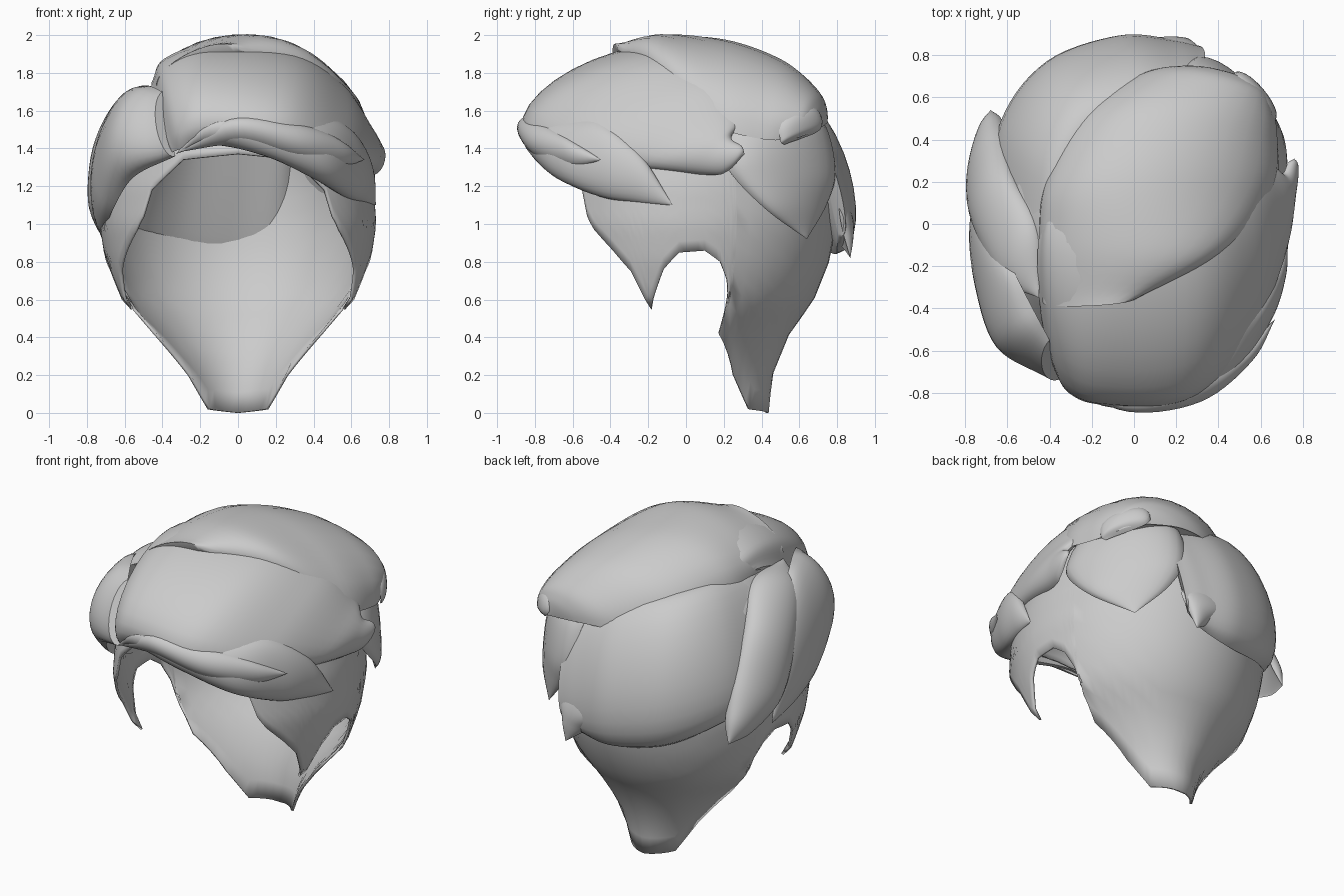
import bpy, bmesh, math
from mathutils import Vector

hair = bpy.data.materials.new("hair_grey")
hair.diffuse_color = (0.6, 0.6, 0.6, 1)


def finish(bm, name):
    bmesh.ops.remove_doubles(bm, verts=bm.verts, dist=0.0005)
    bmesh.ops.recalc_face_normals(bm, faces=bm.faces)
    me = bpy.data.meshes.new(name)
    bm.to_mesh(me)
    bm.free()
    ob = bpy.data.objects.new(name, me)
    bpy.context.collection.objects.link(ob)
    me.materials.append(hair)
    bpy.context.view_layer.objects.active = ob
    ob.select_set(True)
    bpy.ops.object.shade_smooth_by_angle(angle=math.radians(50))
    ob.select_set(False)
    return ob


def catmull(p, t):
    # smooth curve through the points p, t counted in points
    i = min(int(t), len(p) - 2)
    f = t - i
    b, c = p[i], p[i + 1]
    a = p[i - 1] if i > 0 else b * 2 - c
    d = p[i + 2] if i + 2 < len(p) else c * 2 - b
    return 0.5 * (2 * b + (c - a) * f + (2 * a - 5 * b + 4 * c - d) * f * f
                  + (3 * b - a - 3 * c + d) * f ** 3)


def lock(name, rows, under=0.1, steps=7, seg=14):
    # loft of crescent sections; each row is edge, crest, edge, or one tip point
    rows = [r * 3 if len(r) == 1 else r for r in rows]
    lines = [[Vector(r[k]) for r in rows] for k in range(3)]
    bm = bmesh.new()
    rings = []
    total = (len(rows) - 1) * steps
    for j in range(total + 1):
        a, m, b = (catmull(line, j / steps) for line in lines)
        mid, half, rise = (a + b) / 2, (b - a) / 2, m - (a + b) / 2
        ring = []
        for k in range(2 * seg):
            ang = math.pi * k / seg
            up = math.sin(ang)
            ring.append(bm.verts.new(mid - half * math.cos(ang)
                                     + rise * (up if up >= 0 else -up * under)))
        rings.append(ring)
    n = 2 * seg
    for r, s in zip(rings, rings[1:]):
        for k in range(n):
            bm.faces.new((r[k], r[(k + 1) % n], s[(k + 1) % n], s[k]))
    for row, ring in ((rows[0], rings[0]), (rows[-1], rings[-1])):
        if row[0] != row[2]:
            for k in range(seg):
                q = [ring[k], ring[k + 1], ring[(n - k - 1) % n], ring[(n - k) % n]]
                q = list(dict.fromkeys(q))
                if len(q) > 2:
                    bm.faces.new(q)
    return finish(bm, name)


# Scalp layer: height, half width, depth to back, depth to front
LEVELS = [(0, .234, .43, .43), (.2, .31, .45, .45), (.42, .465, .54, .55),
          (.6, .63, .67, .67), (.8, .695, .75, .69), (1.0, .725, .79, .72),
          (1.2, .71, .80, .71), (1.4, .66, .78, .68), (1.6, .56, .64, .55),
          (1.75, .42, .48, .4), (1.85, .2, .25, .2), (1.88, .002, .002, .002)]
# Hairline, temple, sideburn, ear arch and nape: angle, height
EDGE = [(-90, 1.37), (-65, 1.34), (-50, 1.18), (-46, 1.04), (-42, .97), (-33, .86),
        (-25, .75), (-18, .55), (-10, .76), (-3, .85), (8, .86), (15, .8),
        (19, .7), (20.5, .6), (21.5, .42), (44, .2), (65, .02), (90, 0)]


def scalp_point(deg, z):
    for lo, hi in zip(LEVELS, LEVELS[1:]):
        if z <= hi[0]:
            break
    f = (z - lo[0]) / (hi[0] - lo[0])
    rx, back, front = (p + (q - p) * f for p, q in zip(lo[1:], hi[1:]))
    c, s = math.cos(math.radians(deg)), math.sin(math.radians(deg))
    r = 1 / math.hypot(c / rx, s / (back if s > 0 else front))
    return r * c, r * s, z


half = []
for (a0, z0), (a1, z1) in zip(EDGE, EDGE[1:]):
    half += [(a0 + (a1 - a0) * k / 4, z0 + (z1 - z0) * k / 4) for k in range(4)]
half.append(EDGE[-1])
loop = half + [(180 - a, z) for a, z in reversed(half[1:-1])]
bm = bmesh.new()
columns = [[bm.verts.new(scalp_point(a, 1.88 - (1.88 - z) * (k / 26) ** 1.5))
            for k in range(27)] for a, z in loop]
for i, c in enumerate(columns):
    d = columns[(i + 1) % len(columns)]
    for k in range(26):
        bm.faces.new((c[k], c[k + 1], d[k + 1], d[k]))
scalp = finish(bm, "scalp_layer")
thick = scalp.modifiers.new("thickness", 'SOLIDIFY')
thick.thickness = 0.015
thick.offset = 0

# Crown lock with its tip at the back right
lock("crown_lock", [
    [(-.43, -.37, 1.72), (-.25, -.39, 1.91), (0, -.36, 1.92)],
    [(-.45, 0, 1.7), (-.05, -.12, 2.0), (.42, -.13, 1.8)],
    [(-.42, .22, 1.67), (.12, .2, 1.97), (.66, .15, 1.53)],
    [(-.28, .5, 1.6), (.25, .5, 1.86), (.68, .4, 1.45)],
    [(0, .7, 1.55), (.4, .66, 1.72), (.64, .55, 1.45)],
    [(.26, .75, 1.54), (.48, .7, 1.62), (.6, .63, 1.47)],
    [(.52, .7, 1.5)]])

# Large lock swept from the parting across the front to the right
lock("front_sweep", [
    [(-.42, 0, 1.72), (-.45, -.36, 1.67), (-.35, -.72, 1.38)],
    [(-.38, .06, 1.82), (-.37, -.52, 1.77), (-.29, -.77, 1.4)],
    [(-.15, .1, 1.91), (-.15, -.6, 1.82), (-.15, -.79, 1.43)],
    [(.25, .15, 1.88), (.3, -.55, 1.77), (.2, -.79, 1.41)],
    [(.5, .25, 1.72), (.58, -.26, 1.63), (.5, -.6, 1.32)],
    [(.62, .3, 1.56), (.73, 0, 1.45), (.65, -.2, 1.29)],
    [(.7, .24, 1.46), (.77, .16, 1.38), (.71, .12, 1.26)],
    [(.73, .29, 1.41), (.78, .27, 1.37), (.74, .22, 1.28)],
    [(.76, .31, 1.37)]])

# Fringe below the sweep, and the thin roll lying on it
lock("fringe", [
    [(-.33, -.75, 1.37)],
    [(-.15, -.8, 1.55), (-.15, -.86, 1.49), (-.15, -.77, 1.42)],
    [(.15, -.8, 1.57), (.15, -.86, 1.44), (.15, -.76, 1.36)],
    [(.4, -.66, 1.55), (.47, -.73, 1.34), (.4, -.62, 1.24)],
    [(.56, -.46, 1.53), (.65, -.46, 1.28), (.55, -.44, 1.15)],
    [(.66, -.25, 1.38), (.72, -.25, 1.24), (.66, -.25, 1.11)],
    [(.73, -.07, 1.1)]])
lock("fringe_roll", [
    [(-.32, -.76, 1.38)],
    [(-.05, -.82, 1.56), (-.02, -.89, 1.5), (0, -.8, 1.42)],
    [(.25, -.77, 1.55), (.32, -.84, 1.43), (.28, -.72, 1.34)],
    [(.48, -.64, 1.47), (.56, -.65, 1.38), (.5, -.6, 1.29)],
    [(.67, -.45, 1.34)]])

# Left side locks
lock("left_front_lock", [
    [(-.4, -.55, 1.7), (-.43, -.7, 1.5), (-.33, -.72, 1.36)],
    [(-.48, -.4, 1.73), (-.65, -.56, 1.5), (-.55, -.55, 1.25)],
    [(-.58, -.2, 1.68), (-.75, -.26, 1.38), (-.66, -.35, 1.08)],
    [(-.68, .05, 1.4), (-.78, 0, 1.2), (-.7, -.1, .97)],
    [(-.72, .15, .92)]])
lock("left_side_lock", [
    [(-.45, -.35, 1.72)],
    [(-.45, -.02, 1.7), (-.59, -.1, 1.7), (-.62, -.27, 1.6)],
    [(-.56, .22, 1.52), (-.72, .14, 1.5), (-.74, -.05, 1.35)],
    [(-.62, .42, 1.25), (-.77, .3, 1.22), (-.76, .12, 1.08)],
    [(-.63, .5, 1.05), (-.73, .47, 1.06), (-.73, .36, .95)],
    [(-.68, .54, .92)]])

# Wide back lock and its two hanging tips
lock("back_lock", [
    [(-.4, -.1, 1.74), (-.63, 0, 1.45), (-.68, .1, 1.1)],
    [(-.34, .25, 1.77), (-.59, .44, 1.42), (-.57, .46, 1.0)],
    [(-.2, .45, 1.74), (-.39, .73, 1.38), (-.36, .69, .89)],
    [(.05, .55, 1.68), (-.05, .86, 1.3), (-.06, .79, .84)],
    [(.25, .62, 1.58), (.2, .85, 1.2), (.16, .8, .88)],
    [(.32, .72, 1.4), (.33, .83, 1.12), (.27, .81, .94)]], under=-.1)
lock("back_tip", [
    [(.12, .8, 1.25)],
    [(-.02, .8, 1.05), (.12, .88, 1.05), (.31, .81, 1.08)],
    [(.1, .8, .93), (.2, .885, .93), (.29, .83, .96)],
    [(.25, .87, .82)]])

# Lock behind the right ear, running under the crown
lock("right_back_lock", [
    [(.6, .2, 1.55), (.5, .56, 1.62), (.22, .62, 1.62)],
    [(.66, .2, 1.42), (.57, .58, 1.47), (.24, .73, 1.48)],
    [(.7, .23, 1.28), (.6, .59, 1.28), (.28, .78, 1.27)],
    [(.68, .42, 1.08), (.58, .62, 1.1), (.37, .74, 1.1)],
    [(.53, .64, .92)]], under=-.1)

# Curled end of the crown lock
lock("crown_curl", [
    [(.5, .5, 1.64)],
    [(.46, .66, 1.6), (.57, .64, 1.61), (.65, .49, 1.54)],
    [(.5, .71, 1.5), (.62, .63, 1.5), (.67, .5, 1.44)],
    [(.65, .52, 1.42)]])
